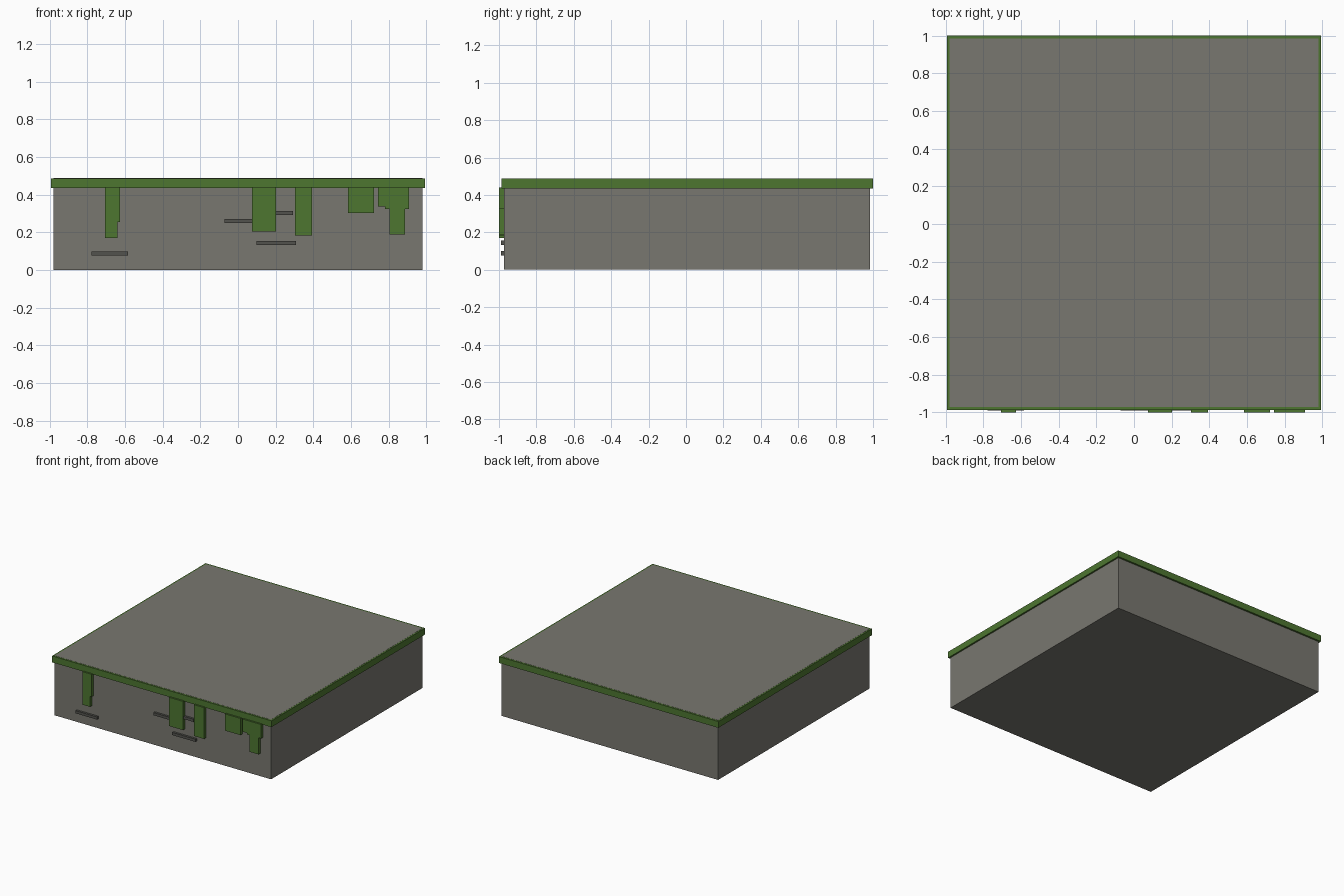
import bpy

if "Cube" in bpy.data.objects:
    bpy.data.objects.remove(bpy.data.objects["Cube"])


def material(name, rgb):
    mat = bpy.data.materials.new(name)
    mat.diffuse_color = (*rgb, 1)
    mat.use_nodes = True
    mat.node_tree.nodes["Principled BSDF"].inputs["Base Color"].default_value = mat.diffuse_color
    return mat


STONE = material("stone", (0.19, 0.185, 0.16))
MOSS = material("moss", (0.075, 0.18, 0.03))
DARK = material("dark_stone", (0.085, 0.085, 0.075))


def box(name, x, y, z, mat):
    """Box from (min, max) ranges on each axis."""
    bpy.ops.mesh.primitive_cube_add(size=1, location=[sum(r) / 2 for r in (x, y, z)])
    ob = bpy.context.object
    ob.name = name
    ob.scale = [r[1] - r[0] for r in (x, y, z)]
    bpy.ops.object.transform_apply(location=False, rotation=False, scale=True)
    ob.data.materials.append(mat)
    return ob


def prism(name, outline, y, mat):
    """Front-facing x/z outline (anticlockwise) extruded between two y values."""
    n = len(outline)
    verts = [(px, py, pz) for py in y for px, pz in outline]
    faces = [list(range(n)), list(range(2 * n - 1, n - 1, -1))]
    faces += [[i, i + n, (i + 1) % n + n, (i + 1) % n] for i in range(n)]
    mesh = bpy.data.meshes.new(name)
    mesh.from_pydata(verts, [], faces)
    mesh.materials.append(mat)
    ob = bpy.data.objects.new(name, mesh)
    bpy.context.collection.objects.link(ob)
    return ob


# stone body, its top just showing inside the moss rim
box("stone_block", (-0.98, 0.98), (-0.972, 0.985), (0, 0.488), STONE)

# moss layer overhanging the top edge
box("moss_layer", (-0.993, 0.993), (-0.986, 1.0), (0.435, 0.487), MOSS)

# moss strands hanging down the front face
TOP = 0.44
strands = [
    [(-0.706, 0.17), (-0.64, 0.17), (-0.64, 0.255), (-0.627, 0.255),
     (-0.627, TOP), (-0.706, TOP)],
    [(0.074, 0.205), (0.202, 0.205), (0.202, TOP), (0.074, TOP)],
    [(0.303, 0.184), (0.393, 0.184), (0.393, TOP), (0.303, TOP)],
    [(0.584, 0.303), (0.722, 0.303), (0.722, TOP), (0.584, TOP)],
    [(0.743, 0.337), (0.781, 0.337), (0.781, 0.325), (0.805, 0.325),
     (0.805, 0.189), (0.886, 0.189), (0.886, 0.325), (0.908, 0.325),
     (0.908, TOP), (0.743, TOP)],
]
for i, outline in enumerate(strands, 1):
    prism(f"moss_strand_{i}", outline, (-1.0, -0.97), MOSS)

# narrow dark ridges on the front face
ridges = [(-0.778, -0.584, 0.088), (-0.072, 0.13, 0.261),
          (0.09, 0.292, 0.303), (0.098, 0.308, 0.144)]
for i, (x0, x1, z) in enumerate(ridges, 1):
    box(f"stone_ridge_{i}", (x0, x1), (-0.99, -0.97), (z - 0.011, z + 0.011), DARK)
